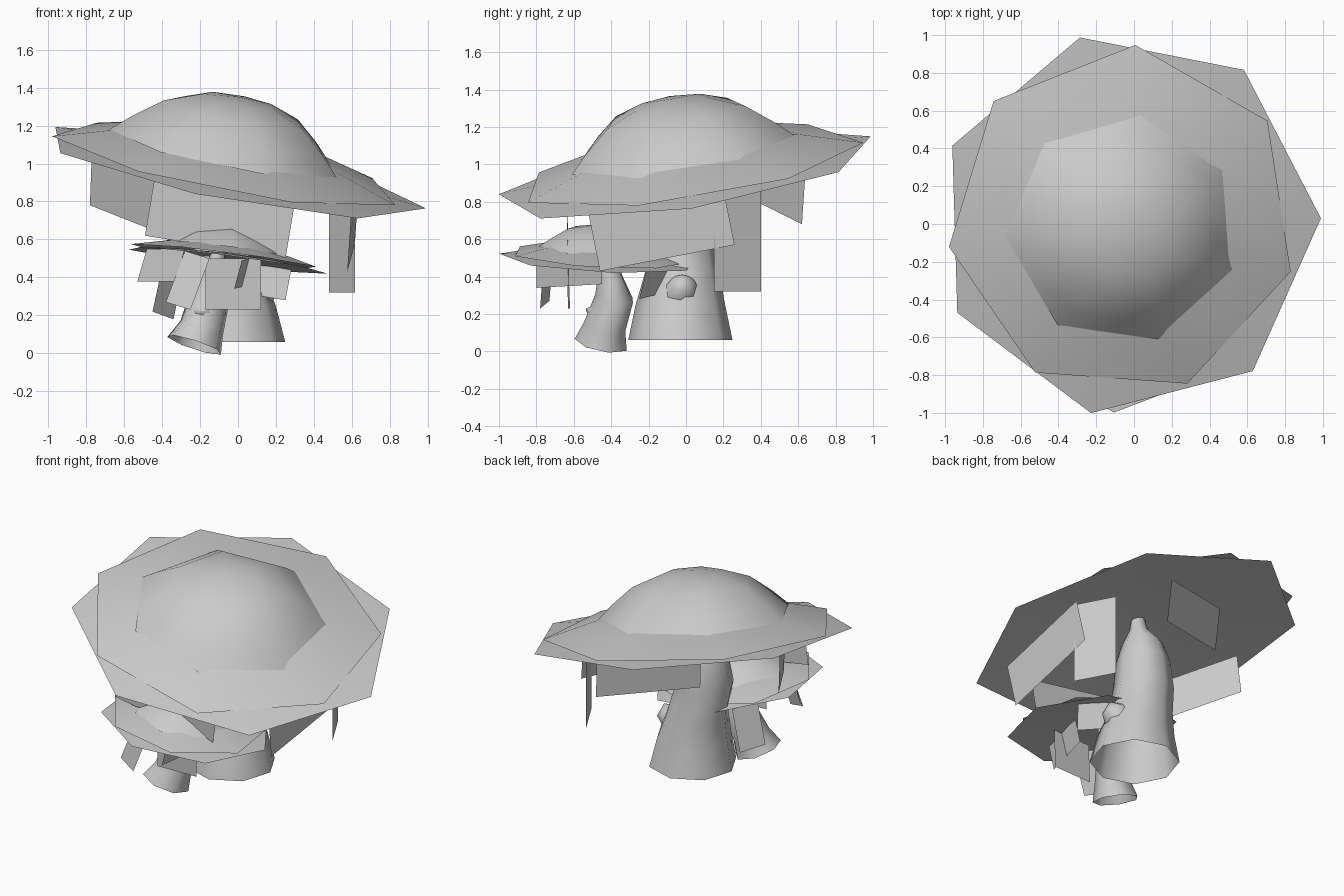
import bpy
import math

cube = bpy.data.objects.get("Cube")
if cube:
    bpy.data.objects.remove(cube)

grey = bpy.data.materials.new("plain_grey")
grey.use_nodes = True
grey.diffuse_color = (0.6, 0.6, 0.6, 1)
grey.node_tree.nodes["Principled BSDF"].inputs["Base Color"].default_value = (0.6, 0.6, 0.6, 1)


def make(name, verts, faces, smooth=False):
    mesh = bpy.data.meshes.new(name)
    mesh.from_pydata(verts, [], faces)
    mesh.materials.append(grey)
    obj = bpy.data.objects.new(name, mesh)
    bpy.context.collection.objects.link(obj)
    if smooth:
        for poly in mesh.polygons:
            poly.use_smooth = True
    return obj


def rings(name, loops, sides, phase, slope, apex=None):
    """Open skin through rings (x, y, z, radius), leaning by slope, with an optional apex."""
    verts, faces = [], []
    for x, y, z, r in loops:
        for i in range(sides):
            a = math.radians(phase) + math.tau * i / sides
            dx, dy = r * math.cos(a), r * math.sin(a)
            verts.append((x + dx, y + dy, z + slope[0] * dx + slope[1] * dy))
    for k in range(len(loops) - 1):
        for i in range(sides):
            j = (i + 1) % sides
            b = k * sides
            faces.append((b + i, b + j, b + sides + j, b + sides + i))
    if apex:
        verts.append(apex)
        b = (len(loops) - 1) * sides
        faces += [(b + i, b + (i + 1) % sides, len(verts) - 1) for i in range(sides)]
    return make(name, verts, faces, True)


def cap(name, x, y, profile, phase, slope, top):
    """Cap skin whose rings shift along the tilted axis as they rise."""
    base = profile[0][1]
    shift = lambda z: (x - slope[0] * (z - base) * 1.3, y - slope[1] * (z - base) * 1.3, z)
    return rings(name, [shift(z) + (r,) for r, z in profile], 7, phase, slope, shift(top))


def plate(name, a, b, up):
    """Hanging sheet given its two lower corners and its upward edge."""
    lift = lambda p: tuple(c + u for c, u in zip(p, up))
    return make(name, [a, b, lift(b), lift(a)], [(0, 1, 2, 3)])


# Large cap: two offset sheets and a dome
tilt = (-0.19, 0.15)
cap("large_lower_brim", -0.03, 0, [(1.02, 0.953), (0.6, 1.0)], 1.7, tilt, 1.06)
cap("large_upper_brim", -0.06, 0.02, [(0.93, 0.99), (0.6, 1.08)], -17, tilt, 1.17)
cap("large_dome", -0.06, -0.02,
    [(0.62, 1.07), (0.52, 1.16), (0.38, 1.265), (0.2, 1.33)], -21, tilt, 1.35)

# Large stem and its side knob
rings("large_stem", [(-0.03, -0.03, 0.06, 0.28), (-0.04, -0.03, 0.25, 0.24),
                     (-0.07, -0.02, 0.42, 0.2), (-0.11, -0.04, 0.62, 0.19),
                     (-0.1, -0.03, 0.8, 0.17), (-0.08, -0.01, 0.91, 0.13),
                     (-0.04, 0, 0.99, 0.06), (-0.03, 0, 1.12, 0.03)], 8, 5, (0, 0))
rings("large_stem_knob", [(0.08, -0.03, 0.33, 0.1), (0.15, -0.02, 0.37, 0.07)],
      8, 0, (-0.6, 0), (0.18, -0.02, 0.41))

# Sheets hanging under the large cap
plate("large_sheet_left", (-0.78, 0.11, 0.78), (-0.45, -0.42, 0.65), (0.01, -0.03, 0.27))
plate("large_sheet_back", (0.25, 0.62, 0.68), (-0.36, 0.36, 0.81), (-0.02, 0.02, 0.3))
plate("large_sheet_narrow", (0.615, 0.15, 0.32), (0.48, 0.4, 0.32), (0, 0, 0.55))
plate("large_sheet_right", (0.575, -0.46, 0.43), (0.615, 0.26, 0.57), (0.02, -0.06, 0.3))
plate("large_sheet_front", (-0.49, -0.63, 0.62), (0.25, -0.63, 0.5), (0.05, -0.01, 0.3))

# Small cap
low = (-0.125, -0.05)
cap("small_lower_brim", -0.06, -0.46, [(0.54, 0.49), (0.32, 0.51)], 8, low, 0.53)
cap("small_upper_brim", -0.07, -0.45, [(0.5, 0.51), (0.31, 0.555)], -16, low, 0.59)
cap("small_dome", -0.07, -0.47, [(0.32, 0.55), (0.25, 0.6), (0.17, 0.65)], 20, low, 0.68)

# Small stem and its side knob
rings("small_stem", [(-0.23, -0.45, 0.045, 0.145), (-0.19, -0.43, 0.14, 0.115),
                     (-0.15, -0.38, 0.29, 0.105), (-0.13, -0.4, 0.4, 0.07),
                     (-0.1, -0.42, 0.54, 0.03)], 7, 15, (-0.32, -0.17))
rings("small_stem_knob", [(-0.18, -0.44, 0.22, 0.07), (-0.19, -0.49, 0.24, 0.045)],
      8, 0, (0, 0.5), (-0.19, -0.535, 0.23))

# Sheets hanging under the small cap
plate("small_sheet_left", (-0.53, -0.5, 0.38), (-0.33, -0.72, 0.38), (0.05, 0, 0.17))
plate("small_sheet_back_left", (-0.45, -0.22, 0.22), (-0.34, -0.1, 0.18), (0.06, 0, 0.28))
plate("small_sheet_narrow", (-0.38, -0.73, 0.27), (-0.25, -0.78, 0.23), (0.1, 0.02, 0.27))
plate("small_sheet_front", (-0.17, -0.63, 0.23), (0.12, -0.62, 0.23), (0, -0.01, 0.27))
plate("small_sheet_right", (-0.02, -0.8, 0.34), (0.06, -0.45, 0.36), (0.04, 0, 0.15))
plate("small_sheet_back", (0.07, -0.13, 0.31), (0.25, -0.25, 0.28), (0.03, 0.04, 0.16))
